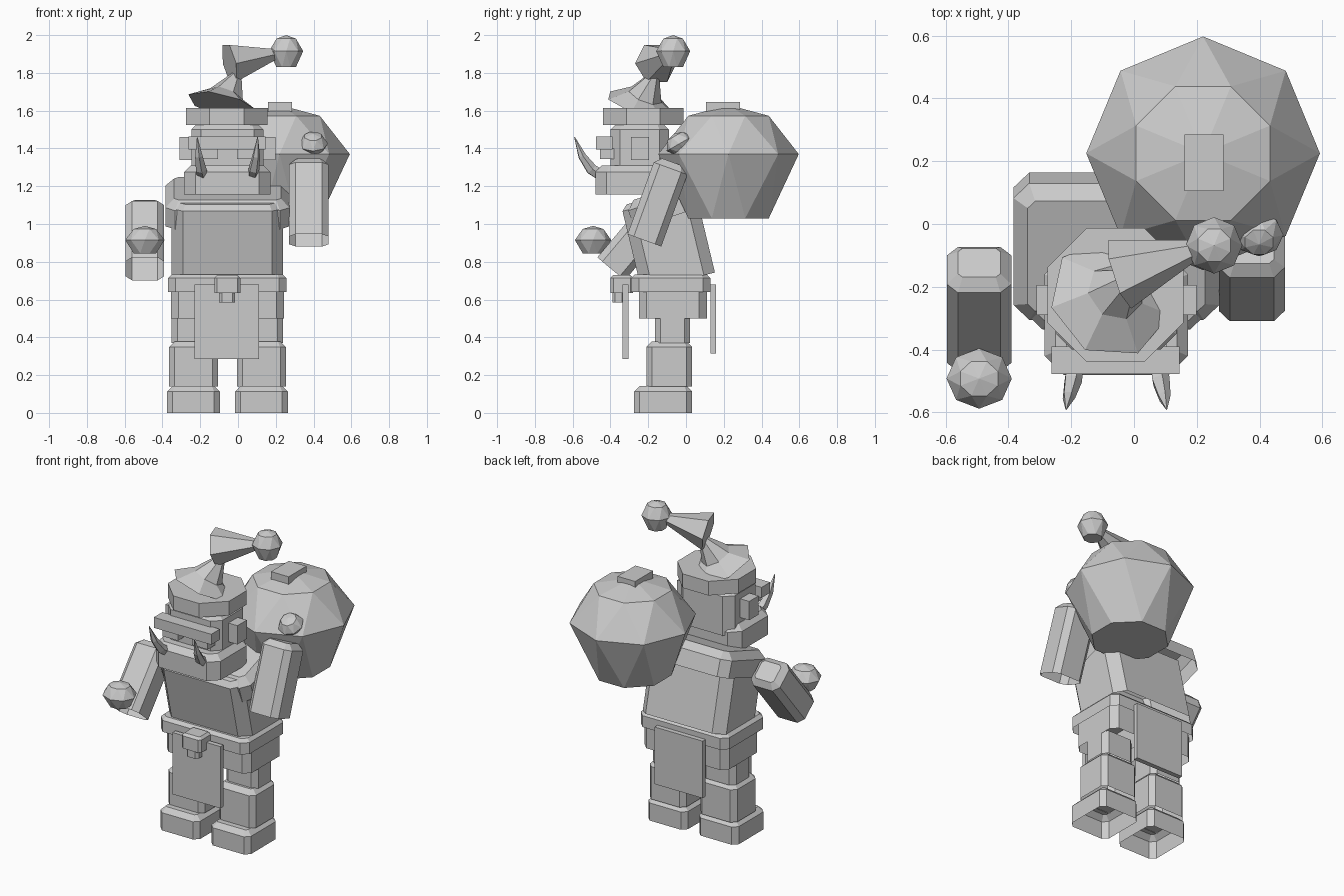
import bpy, bmesh, math
from mathutils import Vector, Matrix

cube = bpy.data.objects.get("Cube")
if cube:
    bpy.data.objects.remove(cube, do_unlink=True)

GREY = (0.6, 0.6, 0.6, 1)
mat = bpy.data.materials.new("plain_grey")
mat.use_nodes = True
mat.diffuse_color = GREY
bsdf = next(n for n in mat.node_tree.nodes if n.type == 'BSDF_PRINCIPLED')
bsdf.inputs["Base Color"].default_value = GREY

MID = -0.056  # the figure's own centre line


def finish(name, bm):
    bmesh.ops.recalc_face_normals(bm, faces=bm.faces)
    mesh = bpy.data.meshes.new(name)
    bm.to_mesh(mesh)
    bm.free()
    mesh.materials.append(mat)
    obj = bpy.data.objects.new(name, mesh)
    bpy.context.collection.objects.link(obj)
    return obj


def box(name, center, size, side=0, top=0, lean=0):
    """Box leaning about x; chamfered boxes are shells, open underneath."""
    bm = bmesh.new()
    bmesh.ops.create_cube(bm, size=1)
    bmesh.ops.scale(bm, vec=size, verts=bm.verts)
    half = size[2] / 2

    def chamfer(edges, width):
        bmesh.ops.bevel(bm, geom=edges, offset=width, offset_type='OFFSET',
                        segments=1, affect='EDGES')
    if side:
        chamfer([e for e in bm.edges
                 if abs(e.verts[0].co.z - e.verts[1].co.z) > half], side)
        under = [f for f in bm.faces if max(v.co.z for v in f.verts) < 1e-4 - half]
        bmesh.ops.delete(bm, geom=under, context='FACES_ONLY')
    if top:
        chamfer([e for e in bm.edges
                 if min(v.co.z for v in e.verts) > half - 1e-4], top)
    bm.transform(Matrix.Translation(center) @ Matrix.Rotation(math.radians(lean), 4, 'X'))
    return finish(name, bm)


def span(name, x, y, z, side=0, top=0):
    """Upright box given by its limits on each axis."""
    lims = (x, y, z)
    return box(name, [(a + b) / 2 for a, b in lims], [b - a for a, b in lims], side, top)


def gem(name, center, rx, ry, up, down, lean=0):
    """Eight-sided faceted ball with a flat underside and a pointed crown."""
    bm = bmesh.new()

    def ring(scale, z, offset):
        angles = [(k + offset) * math.pi / 4 for k in range(8)]
        return [bm.verts.new((rx * scale * math.cos(a), ry * scale * math.sin(a), z))
                for a in angles]
    base = ring(0.62, -down, 0.5)
    waist = ring(1, 0, 0)
    crown = ring(0.62, 0.78 * up, 0.5)
    tip = bm.verts.new((0, 0, up))
    bm.faces.new(base)
    for k in range(8):
        n = (k + 1) % 8
        for r in (base, crown):
            bm.faces.new((waist[k], waist[n], r[k]))
            bm.faces.new((r[k], waist[n], r[n]))
        bm.faces.new((crown[k], crown[n], tip))
    bm.transform(Matrix.Translation(center) @ Matrix.Rotation(math.radians(lean), 4, 'X'))
    return finish(name, bm)


def loft(name, points, radii, sides):
    """Faceted tapering tube along a path."""
    bm = bmesh.new()
    pts = [Vector(p) for p in points]
    rings = []
    for i, p in enumerate(pts):
        a, b = (pts[0], pts[1]) if i == 0 else (pts[i - 1], pts[min(i + 1, len(pts) - 1)])
        turn = (b - a).to_track_quat('Z', 'Y')
        rings.append([bm.verts.new(p + turn @ Vector((
            radii[i] * math.cos(2 * math.pi * k / sides),
            radii[i] * math.sin(2 * math.pi * k / sides), 0))) for k in range(sides)])
    for low, high in zip(rings, rings[1:]):
        for k in range(sides):
            n = (k + 1) % sides
            bm.faces.new((low[k], low[n], high[n], high[k]))
    bm.faces.new(rings[0])
    bm.faces.new(rings[-1])
    return finish(name, bm)


# Legs, mirrored about the figure's centre line
for label, s in (("left", 1), ("right", -1)):
    def sx(a, b):
        return tuple(sorted((MID + s * a, MID + s * b)))
    span(label + "_boot", sx(0.04, 0.32), (-0.275, 0.033), (0, 0.143), 0.03, 0.03)
    span(label + "_shin", sx(0.05, 0.31), (-0.21, 0.033), (0.14, 0.378), 0.03, 0.03)
    span(label + "_thigh", sx(0.07, 0.295), (-0.165, 0.022), (0.37, 0.52), 0.03)
    span(label + "_short", sx(0.05, 0.30), (-0.25, 0.11), (0.5, 0.66), 0.04)

    # Face details that come in pairs
    span(label + "_ear", sx(0.19, 0.255), (-0.29, -0.195), (1.34, 1.46))
    span(label + "_eye", sx(0.05, 0.16), (-0.455, -0.38), (1.345, 1.4))
    loft(label + "_tusk",
         [(MID + s * 0.135, -0.46, 1.265), (MID + s * 0.14, -0.5, 1.29),
          (MID + s * 0.152, -0.55, 1.36), (MID + s * 0.16, -0.59, 1.46)],
         [0.03, 0.03, 0.021, 0.002], 5)

# Belt, buckle and hanging cloths
span("belt", (-0.37, 0.257), (-0.29, 0.13), (0.64, 0.733), 0.04, 0.02)
span("buckle", (-0.125, 0.012), (-0.4, -0.28), (0.635, 0.73), 0.015, 0.015)
span("buckle_drop", (-0.1, -0.015), (-0.39, -0.325), (0.585, 0.66), 0.015)
span("front_cloth", (-0.23, 0.11), (-0.335, -0.305), (0.285, 0.68))
span("back_cloth", (-0.23, 0.11), (0.13, 0.16), (0.315, 0.68))

# Hunched torso and shoulder yoke
box("torso", (MID, -0.095, 0.92), (0.59, 0.4, 0.46), 0.06, 0.03, 13.5)
box("shoulder_yoke", (MID, -0.078, 1.117), (0.655, 0.46, 0.15), 0.05, 0.045, 19)

# Arms and fists
box("left_arm", (0.375, -0.145, 1.12), (0.21, 0.19, 0.44), 0.035, 0.035, -20)
box("right_arm", (-0.493, -0.26, 0.925), (0.205, 0.19, 0.425), 0.035, 0.035, -40)
gem("left_fist", (0.398, -0.035, 1.425), 0.078, 0.078, 0.06, 0.045, 30)
gem("right_fist", (-0.493, -0.492, 0.915), 0.104, 0.096, 0.075, 0.07)

# Head
span("jaw", (-0.285, 0.172), (-0.48, -0.1), (1.155, 1.31), 0.06, 0.035)
span("head", (-0.247, 0.135), (-0.4, -0.09), (1.25, 1.53), 0.05, 0.03)
span("brow", (-0.262, 0.145), (-0.477, -0.39), (1.395, 1.462))

# Hat: band, crown, folded tip and bobble
span("hat_band", (-0.275, 0.157), (-0.44, -0.012), (1.525, 1.615), 0.125)
loft("hat_crown", [(-0.075, -0.235, 1.625), (-0.06, -0.217, 1.68), (0, -0.16, 1.8)],
     [0.2, 0.095, 0.02], 7)
loft("hat_tip", [(-0.045, -0.16, 1.85), (0.2, -0.08, 1.9)], [0.115, 0.03], 6)
gem("hat_bobble", (0.255, -0.068, 1.915), 0.09, 0.09, 0.085, 0.085)

# Sack with its tie
gem("sack", (0.22, 0.225, 1.37), 0.372, 0.372, 0.26, 0.34)
span("sack_tie", (0.16, 0.285), (0.105, 0.285), (1.59, 1.645))
